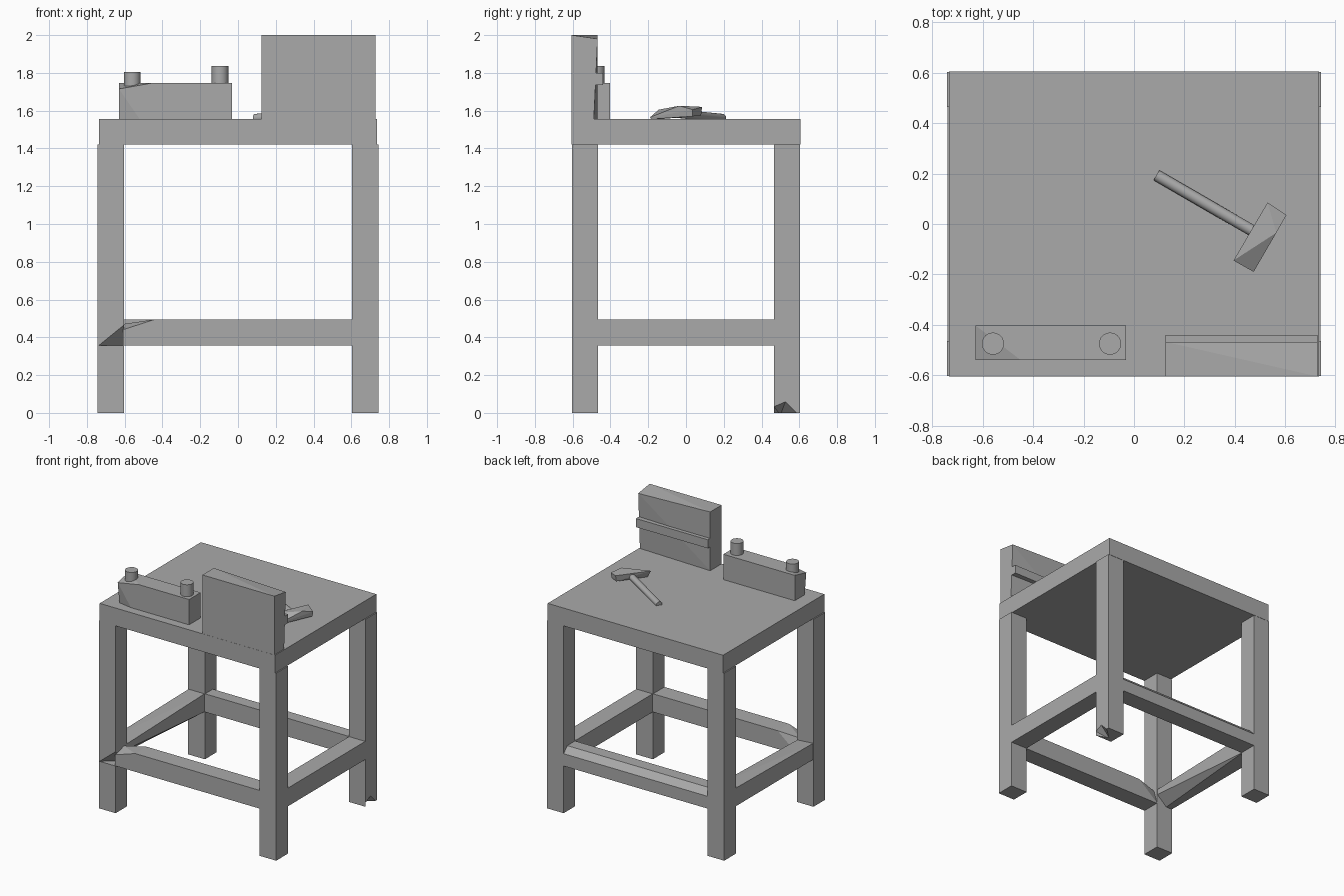
import bpy, bmesh
from mathutils import Vector

cube = bpy.data.objects.get("Cube")
if cube:
    bpy.data.objects.remove(cube, do_unlink=True)

grey = bpy.data.materials.new("plain_grey")
grey.use_nodes = True
grey.diffuse_color = (0.4, 0.4, 0.4, 1)
grey.node_tree.nodes["Principled BSDF"].inputs["Base Color"].default_value = (0.4, 0.4, 0.4, 1)


def finish(name, bm):
    bmesh.ops.recalc_face_normals(bm, faces=bm.faces)
    mesh = bpy.data.meshes.new(name)
    bm.to_mesh(mesh)
    bm.free()
    mesh.materials.append(grey)
    obj = bpy.data.objects.new(name, mesh)
    bpy.context.collection.objects.link(obj)
    return obj


def hull(name, points):
    """Flat-faced solid spanning the given corner points."""
    bm = bmesh.new()
    for p in points:
        bm.verts.new(p)
    res = bmesh.ops.convex_hull(bm, input=bm.verts)
    junk = {g for g in res["geom_interior"] + res["geom_unused"]
            if isinstance(g, bmesh.types.BMVert)}
    bmesh.ops.delete(bm, geom=list(junk), context='VERTS')
    bmesh.ops.dissolve_limit(bm, angle_limit=0.01, verts=bm.verts, edges=bm.edges)
    return finish(name, bm)


def box(name, x, y, z):
    return hull(name, [(a, b, c) for a in x for b in y for c in z])


def rod(name, start, end, radius, sides=24):
    start, end = Vector(start), Vector(end)
    axis = end - start
    bm = bmesh.new()
    bmesh.ops.create_cone(bm, cap_ends=True, segments=sides, radius1=radius,
                          radius2=radius, depth=axis.length)
    turn = axis.to_track_quat('Z', 'Y').to_matrix()
    for v in bm.verts:
        v.co = turn @ v.co + (start + end) / 2
    obj = finish(name, bm)
    for o in bpy.context.selected_objects:
        o.select_set(False)
    obj.select_set(True)
    bpy.context.view_layer.objects.active = obj
    bpy.ops.object.shade_smooth_by_angle()
    return obj


def cut(target, name, points):
    cutter = hull(name, points)
    cutter.hide_render = True
    cutter.hide_viewport = True
    mod = target.modifiers.new("chip", 'BOOLEAN')
    mod.operation = 'DIFFERENCE'
    mod.object = cutter


# Table top
TOP = 1.555
box("table_top", (-.735, .735), (-.606, .606), (1.42, TOP))

# Four square legs
legs = {}
for sx, side in ((1, "left"), (-1, "right")):
    for sy, end in ((-1, "front"), (1, "back")):
        legs[side, end] = box(f"{end}_{side}_leg", (sx * .603, sx * .743),
                              (sy * .465, sy * .604), (0, 1.42))

# Chips in the joint and in one foot
cut(legs["right", "front"], "joint_chip_cutter",
    [(-.745, -.61, .357), (-.6, -.61, .475), (-.6, -.61, .357), (-.6, -.5, .357)])
cut(legs["left", "back"], "foot_chip_cutter",
    [(.76, .46, -.01), (.76, .61, -.01), (.76, .46, .04), (.76, .53, .07), (.64, .5, -.01)])

# Stretchers, with worn edges
LOW, HIGH = .357, .495
box("left_stretcher", (.605, .741), (-.47, .47), (LOW, HIGH))
hull("front_stretcher",
     [(.61, y, z) for y in (-.603, -.467) for z in (LOW, HIGH)]
     + [(-.44, y, HIGH) for y in (-.603, -.467)]
     + [(-.61, -.603, LOW), (-.61, -.603, .44), (-.61, -.467, LOW), (-.61, -.5, .47)])
hull("back_stretcher",
     [(x, y, z) for x in (-.61, .61)
      for y, z in ((.467, LOW), (.603, LOW), (.603, .45), (.56, HIGH), (.467, HIGH))])
hull("right_stretcher",
     [(x, .48, z) for x in (-.74, -.607) for z in (LOW, HIGH)]
     + [(-.74, -.48, LOW), (-.74, -.48, .48), (-.607, -.48, .47), (-.607, -.48, .43),
        (-.69, -.48, LOW)])

# Upright panel with a ledge on its back
hull("upright_panel",
     [(x, -.605, z) for x in (.125, .728) for z in (TOP, 2)]
     + [(.125, -.468, TOP), (.728, -.488, TOP), (.125, -.468, 2), (.728, -.468, 1.98)])
box("panel_ledge", (.125, .728), (-.48, -.44), (1.735, 1.80))

# Long block with a worn end and two round pegs
hull("long_block",
     [(-.032, y, z) for y in (-.54, -.402) for z in (TOP, 1.747)]
     + [(-.45, -.54, 1.747), (-.63, -.402, 1.747), (-.63, -.54, 1.715),
        (-.52, -.54, TOP), (-.63, -.52, TOP), (-.63, -.402, TOP)])
for name, x, top in (("right_peg", -.56, 1.806), ("left_peg", -.095, 1.837)):
    rod(name, (x, -.475, 1.70), (x, -.475, top), .044)

# Hammer lying on the table
rod("hammer_handle", (.09, .193, 1.56), (.51, -.05, 1.585), .023, 16)
hull("hammer_head",
     [(.53, .085, 1.62), (.605, .035, 1.605), (.565, -.035, 1.626),
      (.395, -.145, 1.605), (.475, -.19, 1.565),
      (.53, .08, 1.575), (.6, .035, 1.57), (.42, -.14, TOP), (.475, -.185, TOP)])
